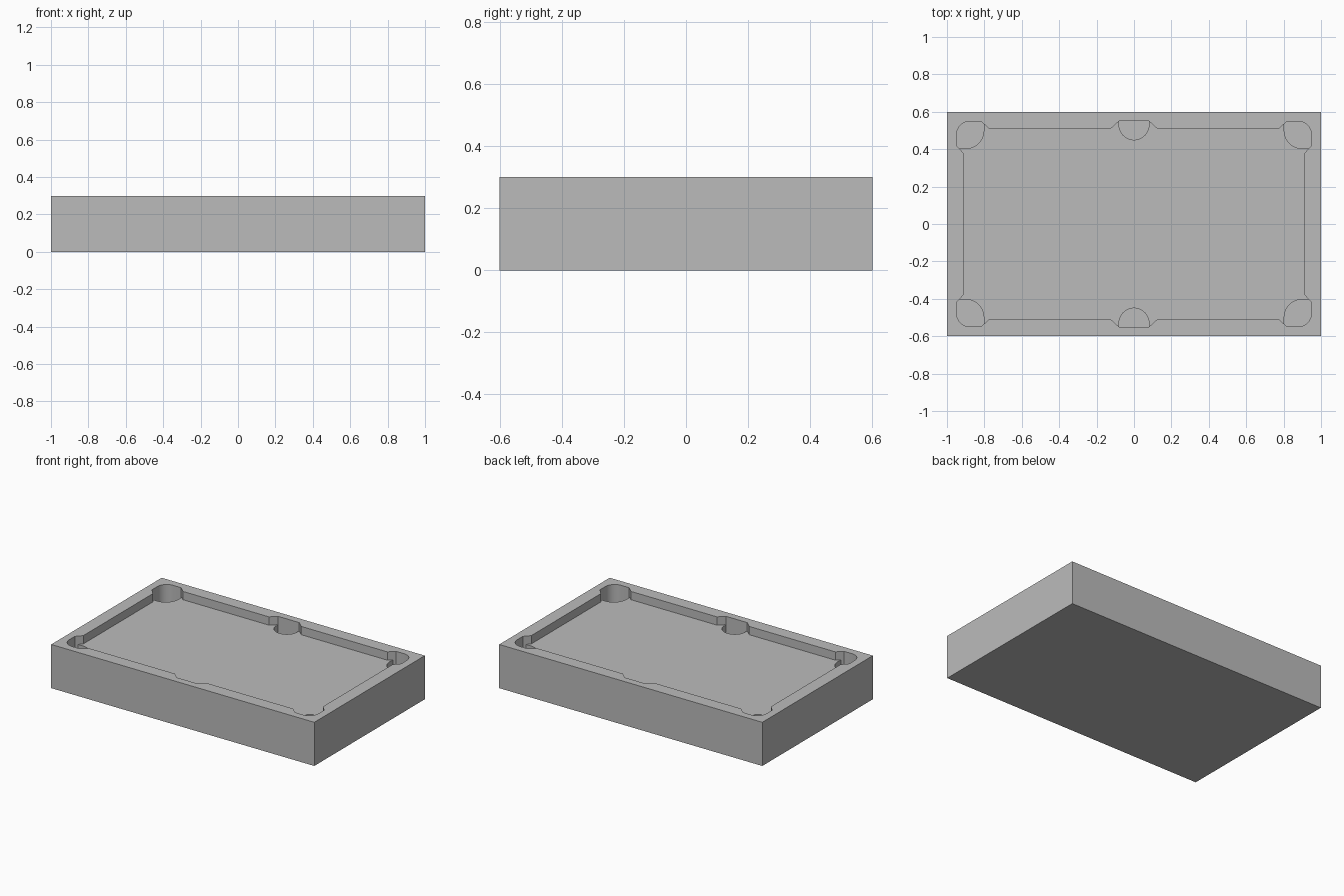
import bpy
import bmesh
from math import sin, cos, radians

cube = bpy.data.objects.get("Cube")
if cube:
    bpy.data.objects.remove(cube, do_unlink=True)

TOP, FELT, POCKET = 0.30, 0.243, 0.14
HALF_X, HALF_Y = 1.0, 0.6

grey = bpy.data.materials.new("plain grey")
grey.use_nodes = True
colour = (0.5, 0.5, 0.5, 1)
grey.diffuse_color = colour
grey.node_tree.nodes["Principled BSDF"].inputs["Base Color"].default_value = colour


def arc(cx, cy, r, start, end, steps=12):
    angles = [radians(start + (end - start) * i / steps) for i in range(steps + 1)]
    return [(cx + r * cos(a), cy + r * sin(a)) for a in angles]


# Plan of one quarter, running from the long rail to the short rail
side_back = [(0, 0.55), (0.08, 0.55)]
side_lip = arc(0, 0.53, 0.08, 270, 360) + [(0.08, 0.55)]
mouth_a, mouth_b = (0.803, 0.5355), (0.9345, 0.404)
long_cushion = [(0.08, 0.55), (0.123, 0.511), (0.777, 0.511), mouth_a]
corner_back = [mouth_a, (0.817, 0.549)] + arc(0.878, 0.479, 0.07, 90, 0) + [(0.948, 0.418), mouth_b]
corner_lip = [mouth_a] + arc(0.898, 0.499, 0.095, 180, 270) + [mouth_b]
short_cushion = [mouth_b, (0.911, 0.378), (0.911, 0)]

bm = bmesh.new()


def flat(points, z):
    unique = list(dict.fromkeys(points))
    return bm.faces.new([bm.verts.new((x, y, z)) for x, y in unique])


def wall(points, low, high):
    for (x1, y1), (x2, y2) in zip(points, points[1:]):
        corners = [(x1, y1, low), (x2, y2, low), (x2, y2, high), (x1, y1, high)]
        bm.faces.new([bm.verts.new(c) for c in corners])


# Rim, playing bed and underside
outer = [(HALF_X, 0), (HALF_X, HALF_Y), (0, HALF_Y)]
flat(side_back + long_cushion + corner_back + short_cushion + outer, TOP)
flat(side_lip + long_cushion + corner_lip + short_cushion + [(0, 0)], FELT)
bottom = flat([(0, 0)] + outer, 0)

# Outer sides and cushion faces
wall(outer, 0, TOP)
for cushion in (long_cushion, short_cushion):
    wall(cushion, FELT, TOP)

# Pockets
for back, lip in ((side_back, side_lip), (corner_back, corner_lip)):
    flat(back + lip[::-1], POCKET)
    wall(back, FELT, TOP)
    wall(back, POCKET, FELT)
    wall(lip, POCKET, FELT)

bmesh.ops.remove_doubles(bm, verts=bm.verts, dist=0.0001)
bmesh.ops.recalc_face_normals(bm, faces=bm.faces)
bottom.normal_update()
if bottom.normal.z > 0:
    bmesh.ops.reverse_faces(bm, faces=bm.faces)

mesh = bpy.data.meshes.new("table_body")
bm.to_mesh(mesh)
bm.free()
mesh.materials.append(grey)
table = bpy.data.objects.new("table_body", mesh)
bpy.context.collection.objects.link(table)

# Smooth pocket curves, crisp edges elsewhere
bpy.ops.object.select_all(action="DESELECT")
table.select_set(True)
bpy.context.view_layer.objects.active = table
bpy.ops.object.shade_smooth_by_angle(angle=radians(30))

# Mirror the quarter into the whole table
mirror = table.modifiers.new("four quarters", "MIRROR")
mirror.use_axis = (True, True, False)
mirror.use_clip = True
